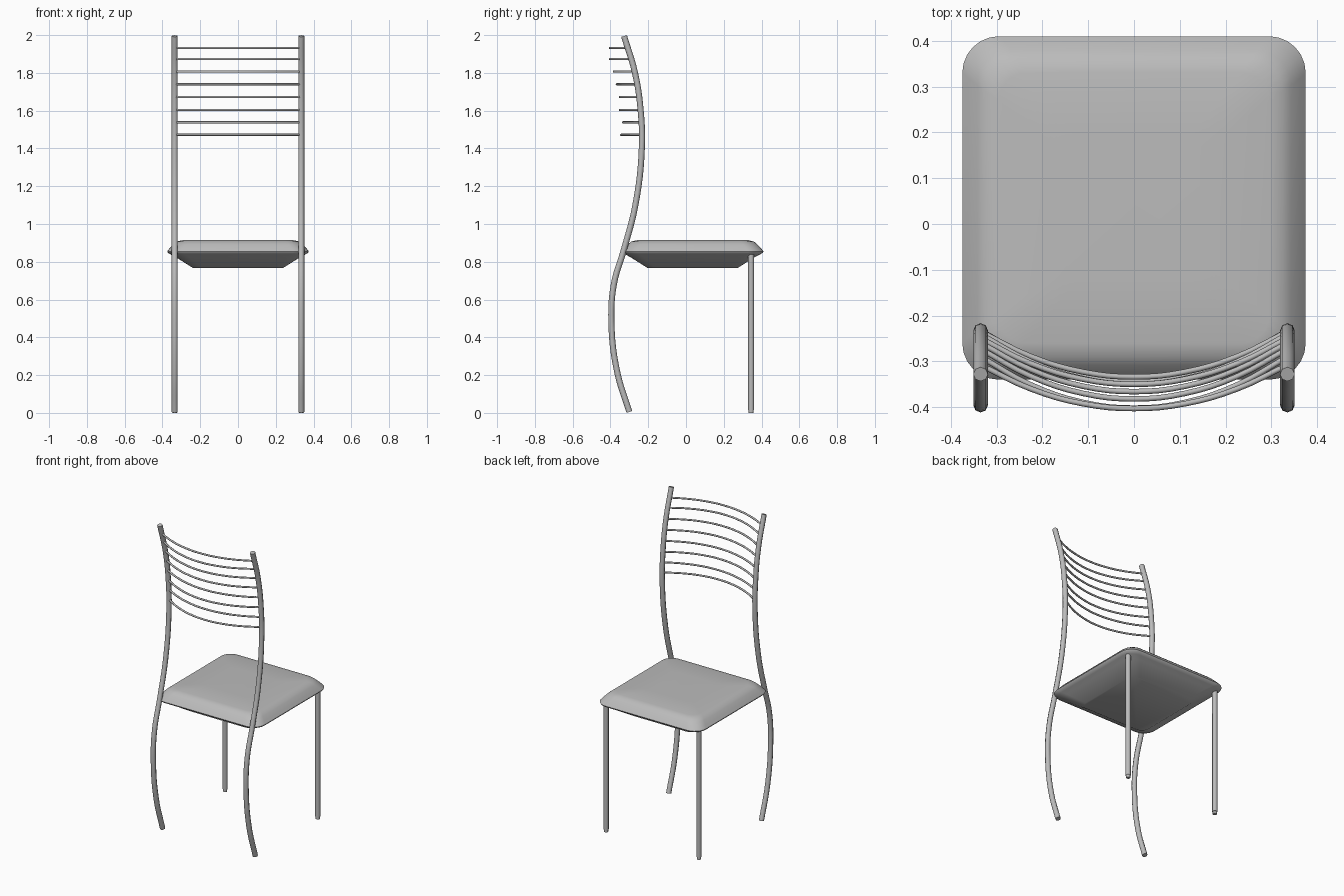
import bpy, bmesh, math

old = bpy.data.objects.get("Cube")
if old:
    bpy.data.objects.remove(old)

# One grey finish for the whole chair
grey = bpy.data.materials.new("grey")
grey.use_nodes = True
colour = (0.5, 0.5, 0.5, 1)
grey.diffuse_color = colour
grey.node_tree.nodes["Principled BSDF"].inputs["Base Color"].default_value = colour


def finish(obj, angle):
    obj.data.materials.append(grey)
    bpy.ops.object.select_all(action='DESELECT')
    obj.select_set(True)
    bpy.context.view_layer.objects.active = obj
    bpy.ops.object.shade_smooth_by_angle(angle=math.radians(angle))


def tube(name, points, radius, steps=6, sides=2):
    """Round bar swept along a smooth path, turned into a mesh."""
    curve = bpy.data.curves.new(name, 'CURVE')
    curve.dimensions = '3D'
    curve.bevel_depth = radius
    curve.bevel_resolution = sides
    curve.resolution_u = steps
    curve.use_fill_caps = True
    spline = curve.splines.new('BEZIER')
    spline.bezier_points.add(len(points) - 1)
    for bp, p in zip(spline.bezier_points, points):
        bp.co = p
        bp.handle_left_type = bp.handle_right_type = 'AUTO'
    obj = bpy.data.objects.new(name, curve)
    bpy.context.collection.objects.link(obj)
    bpy.ops.object.select_all(action='DESELECT')
    obj.select_set(True)
    bpy.context.view_layer.objects.active = obj
    bpy.ops.object.convert(target='MESH')
    finish(bpy.context.view_layer.objects.active, 50)


def rounded_ring(bm, half, z, radius, cy, seg=6):
    """Vertices of a square outline with round corners."""
    ring = []
    for corner in range(4):
        a0 = corner * math.pi / 2
        mid = a0 + math.pi / 4
        c = (half - radius) * math.sqrt(2)
        for i in range(seg + 1):
            a = a0 + i * math.pi / 2 / seg
            ring.append(bm.verts.new((c * math.cos(mid) + radius * math.cos(a),
                                      cy + c * math.sin(mid) + radius * math.sin(a), z)))
    return ring


# Seat cushion: stacked outlines from the tapered underside to the soft top
SEAT_Y = 0.035
profile = [(0.24, 0.768, 0.05), (0.33, 0.825, 0.07), (0.355, 0.838, 0.075),
           (0.372, 0.848, 0.08), (0.375, 0.855, 0.08), (0.362, 0.872, 0.08),
           (0.343, 0.892, 0.075), (0.325, 0.907, 0.07), (0.295, 0.914, 0.06),
           (0.15, 0.916, 0.03)]
bm = bmesh.new()
rings = [rounded_ring(bm, h, z, r, SEAT_Y) for h, z, r in profile]
for low, high in zip(rings, rings[1:]):
    for i in range(len(low)):
        j = (i + 1) % len(low)
        bm.faces.new((low[i], low[j], high[j], high[i]))
bm.faces.new(rings[0][::-1])
bm.faces.new(rings[-1])
mesh = bpy.data.meshes.new("seat")
bm.to_mesh(mesh)
bm.free()
seat = bpy.data.objects.new("seat", mesh)
bpy.context.collection.objects.link(seat)
finish(seat, 50)

# Side view of the curved back posts as (y, z)
LEG_X = 0.335
post = [(-0.3, 0.005), (-0.365, 0.22), (-0.395, 0.48), (-0.382, 0.68), (-0.33, 0.86),
        (-0.268, 1.1), (-0.234, 1.4), (-0.24, 1.6), (-0.27, 1.8), (-0.328, 1.995)]
for side, sx in (("left", 1), ("right", -1)):
    tube(f"back_post_{side}", [(sx * LEG_X, y, z) for y, z in post], 0.016)
    tube(f"front_leg_{side}", [(sx * LEG_X, 0.345, z) for z in (0.016, 0.845)], 0.016, 1)
    tube(f"front_foot_{side}", [(sx * LEG_X, 0.345, z) for z in (0, 0.02)], 0.013, 1)

# Thin bowed slats between the posts: height, post y, depth at the middle
slats = [(1.472, -0.233, -0.343), (1.538, -0.235, -0.334), (1.604, -0.241, -0.35),
         (1.672, -0.25, -0.35), (1.74, -0.26, -0.366), (1.807, -0.273, -0.382),
         (1.873, -0.29, -0.402), (1.932, -0.308, -0.403)]
for n, (z, y_end, y_mid) in enumerate(slats):
    path = [(LEG_X * t, y_mid + (y_end - y_mid) * t * t, z)
            for t in (-1, -0.67, -0.33, 0, 0.33, 0.67, 1)]
    tube(f"back_slat_{n + 1}", path, 0.006, 4)
